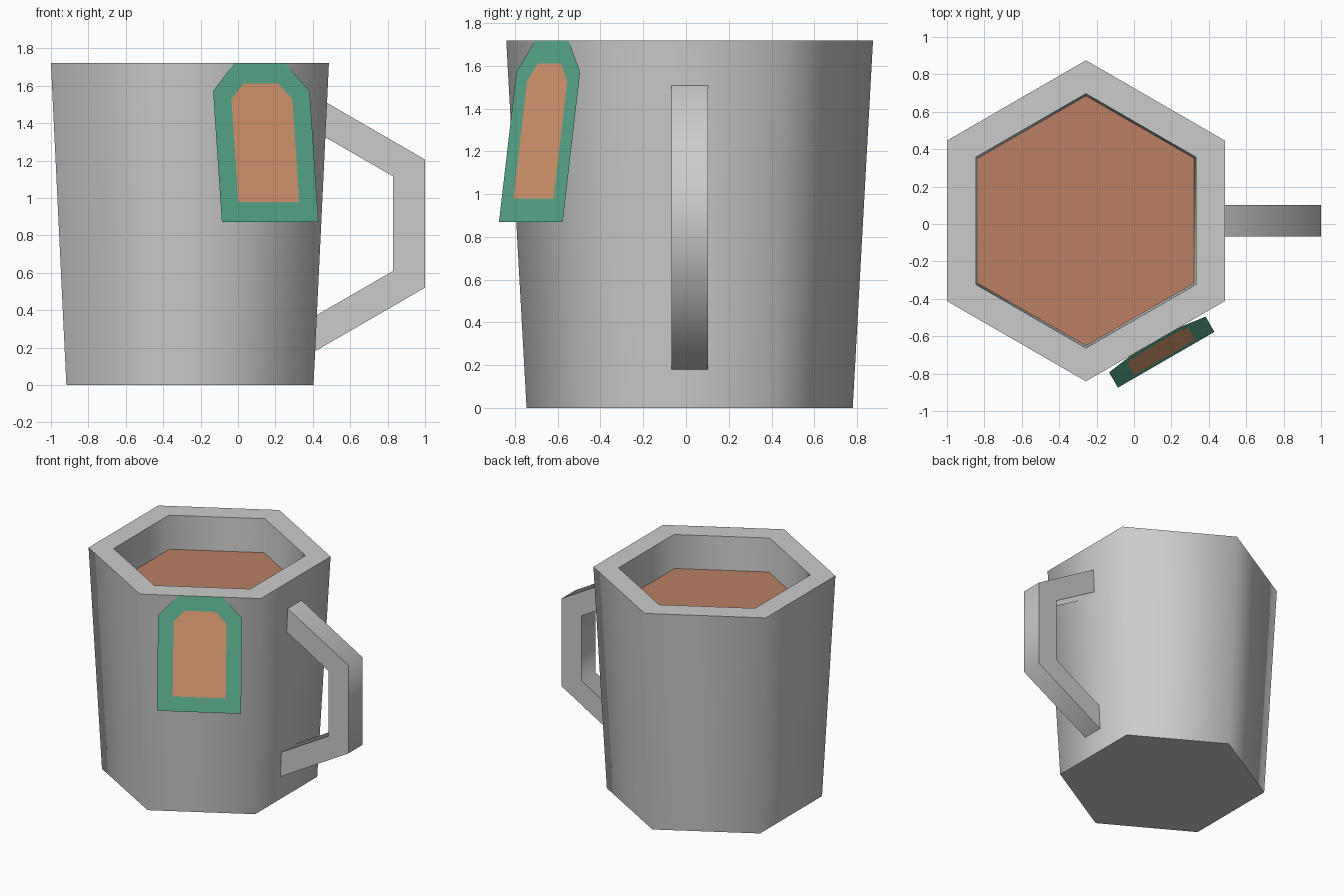
import bpy, bmesh
from math import radians, cos, sin
from mathutils import Vector

if "Cube" in bpy.data.objects:
    bpy.data.objects.remove(bpy.data.objects["Cube"])

CX, CY = -0.257, 0.017          # cup axis
HEIGHT, LIQUID_Z = 1.72, 1.46


def material(name, rgb):
    m = bpy.data.materials.new(name)
    m.diffuse_color = (*rgb, 1)
    m.use_nodes = True
    m.node_tree.nodes["Principled BSDF"].inputs["Base Color"].default_value = m.diffuse_color
    return m


orange = material("orange", (0.82, 0.38, 0.19))
brown = material("brown", (0.49, 0.215, 0.12))
green = material("green", (0.12, 0.48, 0.31))


def finish(name, bm, mats=(), fix_normals=True):
    if fix_normals:
        bmesh.ops.recalc_face_normals(bm, faces=bm.faces[:])
    mesh = bpy.data.meshes.new(name)
    bm.to_mesh(mesh)
    bm.free()
    for m in mats:
        mesh.materials.append(m)
    obj = bpy.data.objects.new(name, mesh)
    bpy.context.collection.objects.link(obj)
    bpy.ops.object.select_all(action='DESELECT')
    obj.select_set(True)
    bpy.context.view_layer.objects.active = obj
    bpy.ops.object.shade_smooth_by_angle(angle=radians(70))
    return obj


def hexagon(bm, radius, z):
    return [bm.verts.new((CX + radius * cos(radians(30 + 60 * i)),
                          CY + radius * sin(radians(30 + 60 * i)), z)) for i in range(6)]


def inset_panel(name, bm, face, thickness, mats):
    # flat panel whose inset centre takes the second material
    bmesh.ops.inset_region(bm, faces=[face], thickness=thickness, use_boundary=True,
                           use_even_offset=True)
    face.material_index = 1
    return finish(name, bm, mats, fix_normals=False)


# Cup: tapered hexagonal wall, rim and inner wall down to the drink
bm = bmesh.new()
rings = [hexagon(bm, r, z) for r, z in
         ((0.763, 0), (0.858, HEIGHT), (0.68, HEIGHT), (0.668, LIQUID_Z))]
for low, high in zip(rings, rings[1:]):
    for i in range(6):
        j = (i + 1) % 6
        bm.faces.new((low[i], low[j], high[j], high[i]))
bm.faces.new(rings[0][::-1])
# outward winding comes from the profile order
finish("cup", bm, fix_normals=False)

# Drink surface with a darker middle
bm = bmesh.new()
inset_panel("drink", bm, bm.faces.new(hexagon(bm, 0.668, LIQUID_Z)), 0.156, (orange, brown))

# Handle: angular band, extruded across y
outer = [(0.44, 1.529), (1.0, 1.205), (1.0, 0.52), (0.38, 0.162)]
inner = [(0.38, 0.35), (0.83, 0.61), (0.83, 1.115), (0.44, 1.34)]
bm = bmesh.new()
side = bm.faces.new([bm.verts.new((x, CY - 0.085, z)) for x, z in outer + inner])
ext = bmesh.ops.extrude_face_region(bm, geom=[side], use_keep_orig=True)
bmesh.ops.translate(bm, vec=(0, 0.17, 0),
                    verts=[g for g in ext["geom"] if isinstance(g, bmesh.types.BMVert)])
finish("handle", bm)

# Tag: hangs from the rim on the front right wall, leaning away at the bottom
normal = Vector((0.5, -0.866, 0))
across = Vector((0.866, 0.5, 0))
bm = bmesh.new()
verts = []
for s, z in ((-0.298, 0.87), (0.298, 0.87), (0.298, 1.572),
             (0.156, HEIGHT), (-0.156, HEIGHT), (-0.298, 1.572)):
    out = 0.744 + 0.134 * (HEIGHT - z)
    verts.append(bm.verts.new(Vector((CX, CY, z)) + normal * out + across * s))
tag = bm.faces.new(verts)
tag.normal_update()
inset_panel("tag", bm, tag, 0.11, (green, orange))
